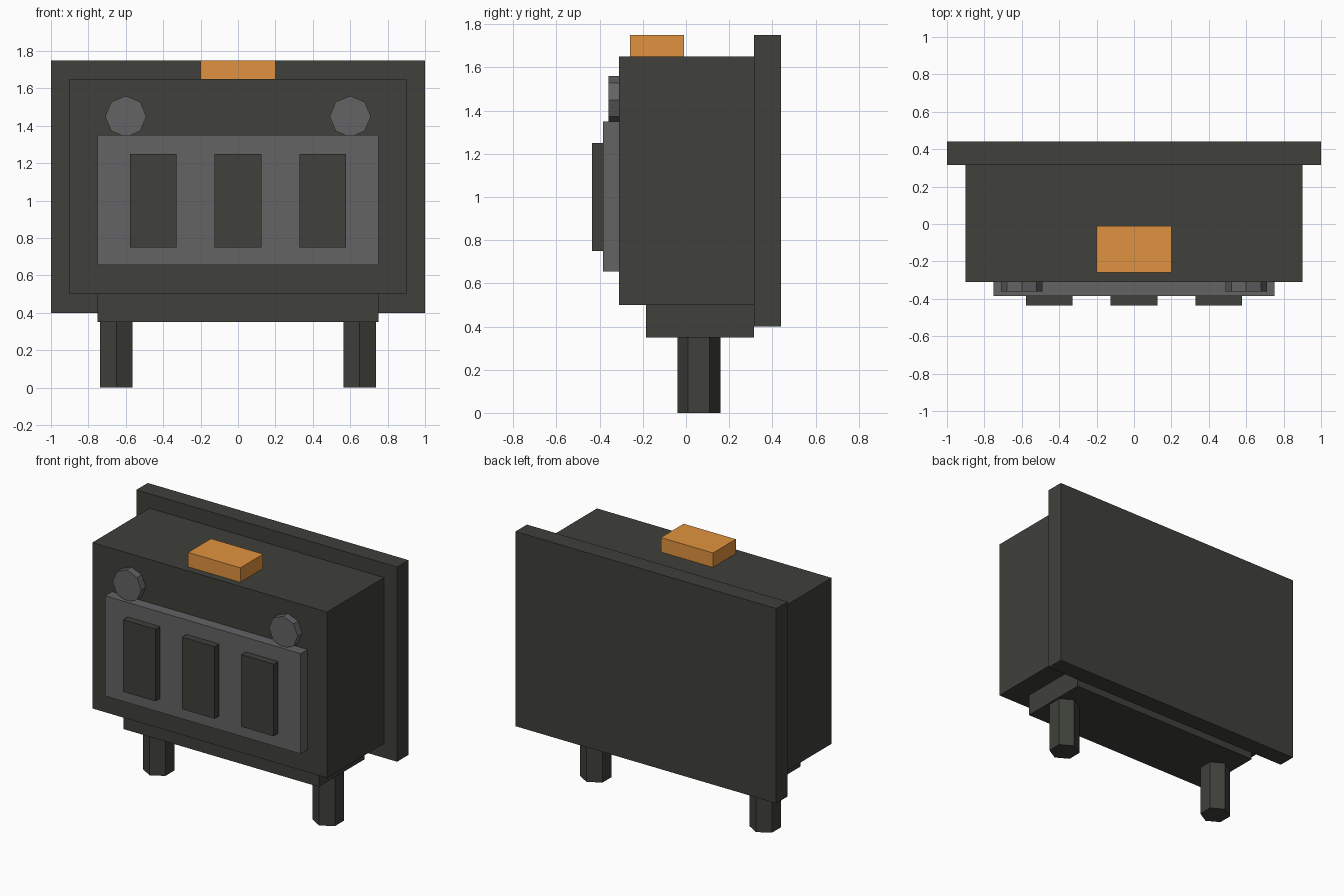
import bpy
from math import pi

if "Cube" in bpy.data.objects:
    bpy.data.objects.remove(bpy.data.objects["Cube"])


def material(name, rgb):
    m = bpy.data.materials.new(name)
    m.diffuse_color = (*rgb, 1)
    m.use_nodes = True
    m.node_tree.nodes["Principled BSDF"].inputs["Base Color"].default_value = m.diffuse_color
    return m


DARK = material("dark_iron", (0.05, 0.052, 0.043))
GREY = material("grey_metal", (0.125, 0.125, 0.13))
ORANGE = material("orange", (0.75, 0.29, 0.05))


def box(name, x, y, z, mat):
    """Box from (min, max) ranges on each axis."""
    r = (x, y, z)
    bpy.ops.mesh.primitive_cube_add(size=1, location=[(a + b) / 2 for a, b in r])
    ob = bpy.context.object
    ob.name = name
    ob.scale = [b - a for a, b in r]
    bpy.ops.object.transform_apply(location=False, rotation=False, scale=True)
    ob.data.materials.append(mat)


def prism(name, sides, radius, depth, loc, mat, rot=(0, 0, 0)):
    bpy.ops.mesh.primitive_cylinder_add(vertices=sides, radius=radius, depth=depth,
                                        location=loc, rotation=rot)
    ob = bpy.context.object
    ob.name = name
    ob.data.materials.append(mat)


# Cabinet, wide back plate and lower plinth
box("body", (-0.9, 0.9), (-0.31, 0.315), (0.5, 1.65), DARK)
box("back_plate", (-1, 1), (0.315, 0.44), (0.4, 1.75), DARK)
box("plinth", (-0.75, 0.75), (-0.185, 0.315), (0.35, 0.5), DARK)

# Orange block on top
box("top_block", (-0.2, 0.2), (-0.26, -0.01), (1.65, 1.75), ORANGE)

# Front panel with three raised plates
box("front_panel", (-0.75, 0.75), (-0.385, -0.31), (0.655, 1.35), GREY)
for i, x in enumerate((-0.453, 0, 0.453)):
    box(f"raised_plate_{i + 1}", (x - 0.125, x + 0.125), (-0.435, -0.385), (0.75, 1.25), DARK)

# Octagonal knobs and hexagonal legs, mirrored left and right
for side, s in (("left", -1), ("right", 1)):
    prism(f"knob_{side}", 8, 0.11, 0.05, (s * 0.6, -0.335, 1.45), GREY, (pi / 2, 0, 0))
    prism(f"leg_{side}", 6, 0.1, 0.35, (s * 0.65, 0.06, 0.175), DARK)
